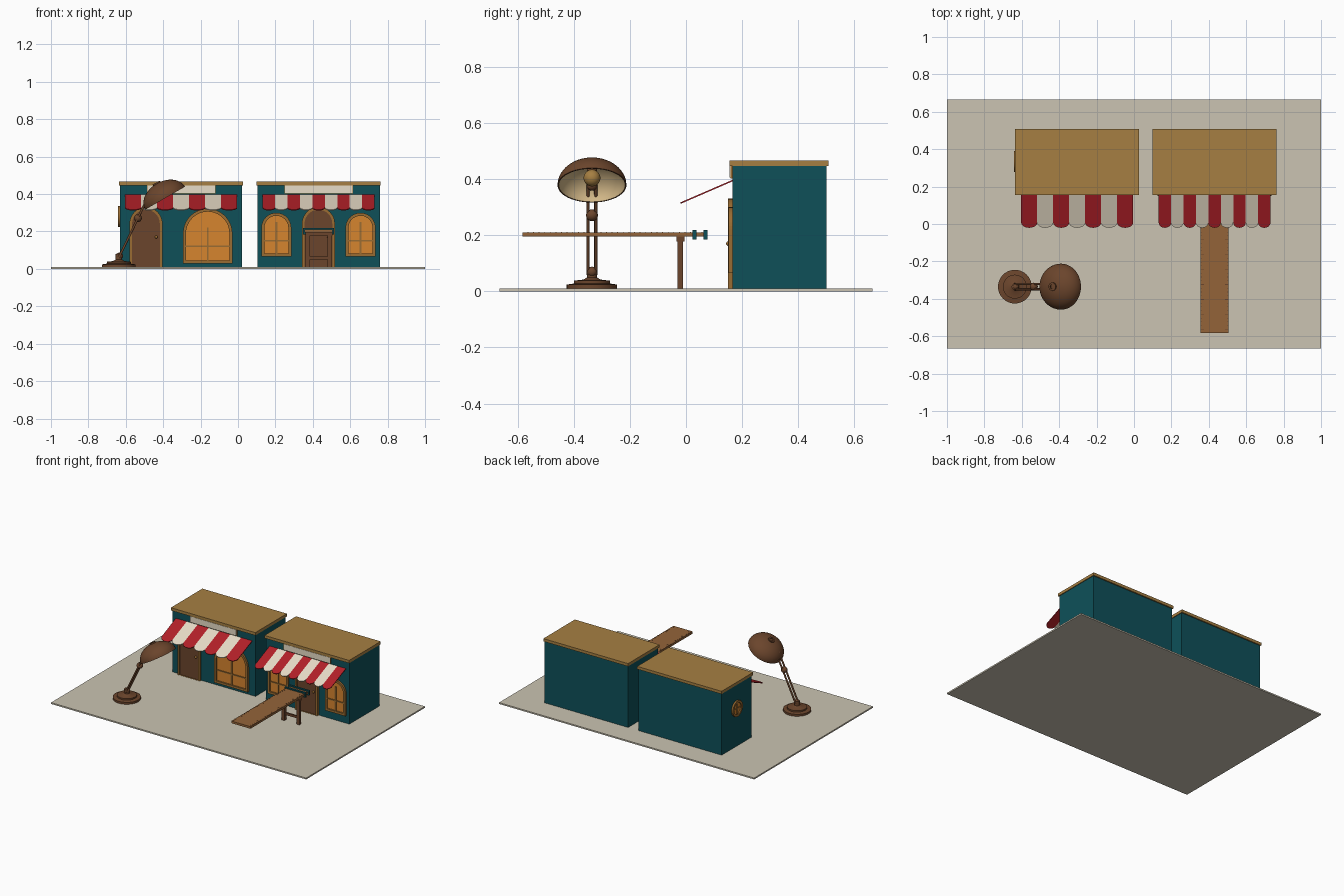
import bpy, bmesh, math
from mathutils import Matrix, Vector

if "Cube" in bpy.data.objects:
    bpy.data.objects.remove(bpy.data.objects["Cube"], do_unlink=True)


def material(name, code):
    rgb = [int(code[i:i + 2], 16) / 255 for i in (0, 2, 4)]
    col = [c / 12.92 if c < 0.04 else ((c + 0.055) / 1.055) ** 2.4 for c in rgb] + [1]
    m = bpy.data.materials.new(name)
    m.use_nodes = True
    m.diffuse_color = col
    m.node_tree.nodes["Principled BSDF"].inputs["Base Color"].default_value = col
    return m


STONE = material("pale stone", "cbc4b2")
TEAL = material("teal paint", "0e5059")
OCHRE = material("ochre wood", "a67f42")
TRIM = material("trim wood", "9a6c32")
BROWN = material("dark brown", "6b452c")
GLASS = material("amber glass", "d6852f")
CREAM = material("cream", "e8ddc8")
RED = material("red cloth", "b32028")
RULER = material("ruler wood", "946439")
TAN = material("lamp lining", "d3b888")


def finish(name, bm, mats, smooth=False):
    bmesh.ops.recalc_face_normals(bm, faces=bm.faces)
    mesh = bpy.data.meshes.new(name)
    bm.to_mesh(mesh)
    bm.free()
    for m in mats:
        mesh.materials.append(m)
    ob = bpy.data.objects.new(name, mesh)
    bpy.context.collection.objects.link(ob)
    if smooth:
        bpy.ops.object.select_all(action='DESELECT')
        ob.select_set(True)
        bpy.context.view_layer.objects.active = ob
        bpy.ops.object.shade_smooth_by_angle(angle=math.radians(40))
    return ob


def boxes(name, mat, *spans):
    """Each span is (x0, x1, y0, y1, z0, z1)."""
    bm = bmesh.new()
    for x0, x1, y0, y1, z0, z1 in spans:
        place = Matrix.Translation(((x0 + x1) / 2, (y0 + y1) / 2, (z0 + z1) / 2))
        bmesh.ops.create_cube(bm, size=1, matrix=place @ Matrix.Diagonal((x1 - x0, y1 - y0, z1 - z0, 1)))
    return finish(name, bm, [mat])


def prism(name, mat, pts, depth, place, hole=None):
    """Extrude an outline along local z, optionally with a matching hole."""
    bm = bmesh.new()
    loops = [[[bm.verts.new((x, y, z)) for x, y in loop] for z in (0, depth)]
             for loop in ([pts, hole] if hole else [pts])]
    n = len(pts)
    for low, high in loops:
        for i in range(n):
            j = (i + 1) % n
            bm.faces.new((low[i], low[j], high[j], high[i]))
    for k in (0, 1):
        if hole:
            a, b = loops[0][k], loops[1][k]
            for i in range(n):
                j = (i + 1) % n
                bm.faces.new((a[i], a[j], b[j], b[i]))
        else:
            bm.faces.new(loops[0][k])
    bm.transform(place)
    return finish(name, bm, [mat])


def lathe(name, mats, profile, place, lining_from=None, steps=40):
    """Spin (radius, height) points; the later part may be a lining."""
    bm = bmesh.new()
    rings = []
    for r, h in profile:
        if r < 1e-5:
            rings.append([bm.verts.new((0, 0, h))] * steps)
        else:
            rings.append([bm.verts.new((r * math.cos(t), r * math.sin(t), h))
                          for t in (i * math.tau / steps for i in range(steps))])
    for k in range(len(rings) - 1):
        for i in range(steps):
            j = (i + 1) % steps
            quad = dict.fromkeys((rings[k][i], rings[k][j], rings[k + 1][j], rings[k + 1][i]))
            if len(quad) > 2:
                f = bm.faces.new(list(quad))
                f.material_index = int(lining_from is not None and k >= lining_from)
    bm.transform(place)
    return finish(name, bm, mats, True)


def rod(name, mat, a, b, r, steps=16):
    a, b = Vector(a), Vector(b)
    turn = Vector((0, 0, 1)).rotation_difference(b - a).to_matrix().to_4x4()
    h = (b - a).length
    return lathe(name, [mat], [(0, 0), (r, 0), (r, h), (0, h)], Matrix.Translation(a) @ turn, None, steps)


def ball(name, mat, centre, r):
    pts = [(r * math.sin(t), -r * math.cos(t)) for t in (i * math.pi / 14 for i in range(15))]
    return lathe(name, [mat], pts, Matrix.Translation(centre), None, 24)


def arch(half, bottom, top, inset=0, floor=0):
    r, spring = half - inset, top - half
    arc = [(r * math.cos(t), spring + r * math.sin(t)) for t in (i * math.pi / 20 for i in range(21))]
    return [(-r, bottom + floor), (r, bottom + floor)] + arc


WALL = 0.165
UPRIGHT = Matrix.Rotation(math.pi / 2, 4, 'X')


def on_wall(x):
    return Matrix.Translation((x, WALL, 0)) @ UPRIGHT


def window(name, x, half, bottom, top, bar_z):
    prism(name + "_frame", TRIM, arch(half, bottom, top), 0.014, on_wall(x),
          arch(half, bottom, top, 0.016, 0.016))
    prism(name + "_glass", GLASS, arch(half, bottom, top, 0.012, 0.012), 0.004, on_wall(x))
    w = half - 0.014
    boxes(name + "_bars", TRIM,
          (x - 0.005, x + 0.005, WALL - 0.01, WALL, bottom + 0.014, top - half + 0.03),
          (x - w, x + w, WALL - 0.01, WALL, bar_z - 0.004, bar_z + 0.004))


def door(name, x):
    half, top = 0.088, 0.33
    prism(name + "_frame", TRIM, arch(half, 0.01, top), 0.016, on_wall(x), arch(half, 0.01, top, 0.014, 0.001))
    prism(name + "_panel", BROWN, arch(half, 0.01, top, 0.012), 0.008, on_wall(x))
    ball(name + "_knob", TRIM, (x + 0.055, WALL - 0.014, 0.17), 0.008)


def awning(name, x0, x1, count):
    # Scalloped strips running down from the wall
    tilt = math.atan2(-0.08, -0.185)
    width, length = (x1 - x0) / count, 0.202
    for i in range(count):
        arc = [(width / 2 * math.cos(t), length - 0.03 + 0.03 * math.sin(t))
               for t in (k * math.pi / 12 for k in range(13))]
        place = Matrix.Translation((x0 + (i + 0.5) * width, WALL, 0.397)) @ Matrix.Rotation(tilt, 4, 'X')
        prism(f"{name}_stripe_{i + 1}", CREAM if i % 2 else RED,
              [(-width / 2, 0), (width / 2, 0)] + arc, 0.005, place)


def shop(name, x0, x1, stripes):
    mid = (x0 + x1) / 2
    boxes(name + "_walls", TEAL, (x0 + 0.005, x1 - 0.005, WALL, 0.5, 0.01, 0.447))
    boxes(name + "_roof", OCHRE, (x0, x1, 0.155, 0.508, 0.447, 0.467))
    boxes(name + "_sign_back", TRIM, (mid - 0.183, mid + 0.183, 0.158, WALL, 0.402, 0.446))
    boxes(name + "_sign_face", CREAM, (mid - 0.18, mid + 0.18, 0.155, 0.159, 0.405, 0.446))
    awning(name + "_awning", mid - 0.299, mid + 0.299, stripes)


# Ground
boxes("ground_slab", STONE, (-1, 1, -0.665, 0.665, 0, 0.01))

# Shops
shop("right_shop", -0.635, 0.027, 7)
door("right_shop_door", -0.492)
window("right_shop_window", -0.162, 0.132, 0.03, 0.322, 0.12)
shop("left_shop", 0.099, 0.763, 9)
door("left_shop_door", 0.43)
for side, x in (("right", 0.205), ("left", 0.655)):
    window(f"left_shop_{side}_window", x, 0.08, 0.065, 0.3, 0.15)

# Round side window
side_place = Matrix.Translation((-0.63, 0.335, 0.28)) @ Matrix.Rotation(-math.pi / 2, 4, 'Z') @ UPRIGHT


def circle(r):
    return [(r * math.cos(t), r * math.sin(t)) for t in (i * math.tau / 32 for i in range(32))]


prism("round_window_frame", TRIM, circle(0.056), 0.012, side_place, circle(0.04))
prism("round_window_glass", GLASS, circle(0.043), 0.004, side_place)
boxes("round_window_bars", TRIM, (-0.638, -0.63, 0.331, 0.339, 0.24, 0.32),
      (-0.638, -0.63, 0.295, 0.375, 0.276, 0.284))

# Ruler table with its trestle and straps
RX0, RX1 = 0.355, 0.505
boxes("ruler_plank", RULER, (RX0, RX1, -0.582, 0.075, 0.195, 0.21))
marks = []
for i in range(32):
    y, size = -0.565 + i * 0.02, 0.018 if i % 4 == 0 else 0.009
    marks += [(RX0, RX0 + size, y, y + 0.003, 0.209, 0.2112), (RX1 - size, RX1, y, y + 0.003, 0.209, 0.2112)]
boxes("ruler_marks", BROWN, *marks)
for i, y in enumerate((0.031, 0.07)):
    boxes(f"ruler_strap_{i + 1}", TEAL, (RX0 - 0.007, RX1 + 0.007, y - 0.007, y + 0.007, 0.185, 0.218))
boxes("trestle", BROWN, (0.362, 0.386, -0.03, -0.01, 0.01, 0.195), (0.478, 0.502, -0.03, -0.01, 0.01, 0.195),
      (0.36, 0.504, -0.034, -0.006, 0.178, 0.195), (0.38, 0.48, -0.026, -0.014, 0.05, 0.066))

# Desk lamp
LX, LY = -0.637, -0.335
lathe("lamp_base", [BROWN], [(0, 0.01), (0.09, 0.01), (0.09, 0.024), (0.064, 0.028), (0.064, 0.038),
                             (0.03, 0.042), (0.017, 0.05), (0.017, 0.08), (0, 0.084)],
      Matrix.Translation((LX, LY, 0)))
foot, head = Vector((LX, LY, 0.06)), Vector((-0.478, LY, 0.39))
for side, off in (("right", -0.014), ("left", 0.014)):
    shift = Vector((0, off, 0))
    rod(f"lamp_{side}_rod", BROWN, foot + shift, head + shift, 0.006)
for label, t, r in (("low", 0.03, 0.018), ("middle", 0.64, 0.021), ("top", 0.96, 0.018)):
    ball(f"lamp_{label}_joint", BROWN, foot.lerp(head, t), r)

# Tilted shade with a lining, collar and bulb
tilt = Matrix.Translation((-0.39, LY, 0.378)) @ Matrix.Rotation(math.radians(-30), 4, 'Y')
R, D, N = 0.123, 0.09, 12
angles = [i * math.pi / 2 / N for i in range(N + 1)]
outer = [(R * math.sin(t), D * math.cos(t)) for t in angles]
inner = [((R - 0.005) * math.sin(t), (D - 0.005) * math.cos(t)) for t in reversed(angles)]
lathe("lamp_shade", [BROWN, TAN], outer + inner, tilt, N + 1)
lathe("lamp_collar", [BROWN], [(0.012, 0.08), (0.022, 0.08), (0.022, 0.096), (0.012, 0.096), (0.012, 0.08)], tilt)
rod("lamp_socket", BROWN, tilt @ Vector((0, 0, 0.087)), tilt @ Vector((0, 0, 0.05)), 0.018)
ball("lamp_bulb", OCHRE, tilt @ Vector((0, 0, 0.03)), 0.03)
